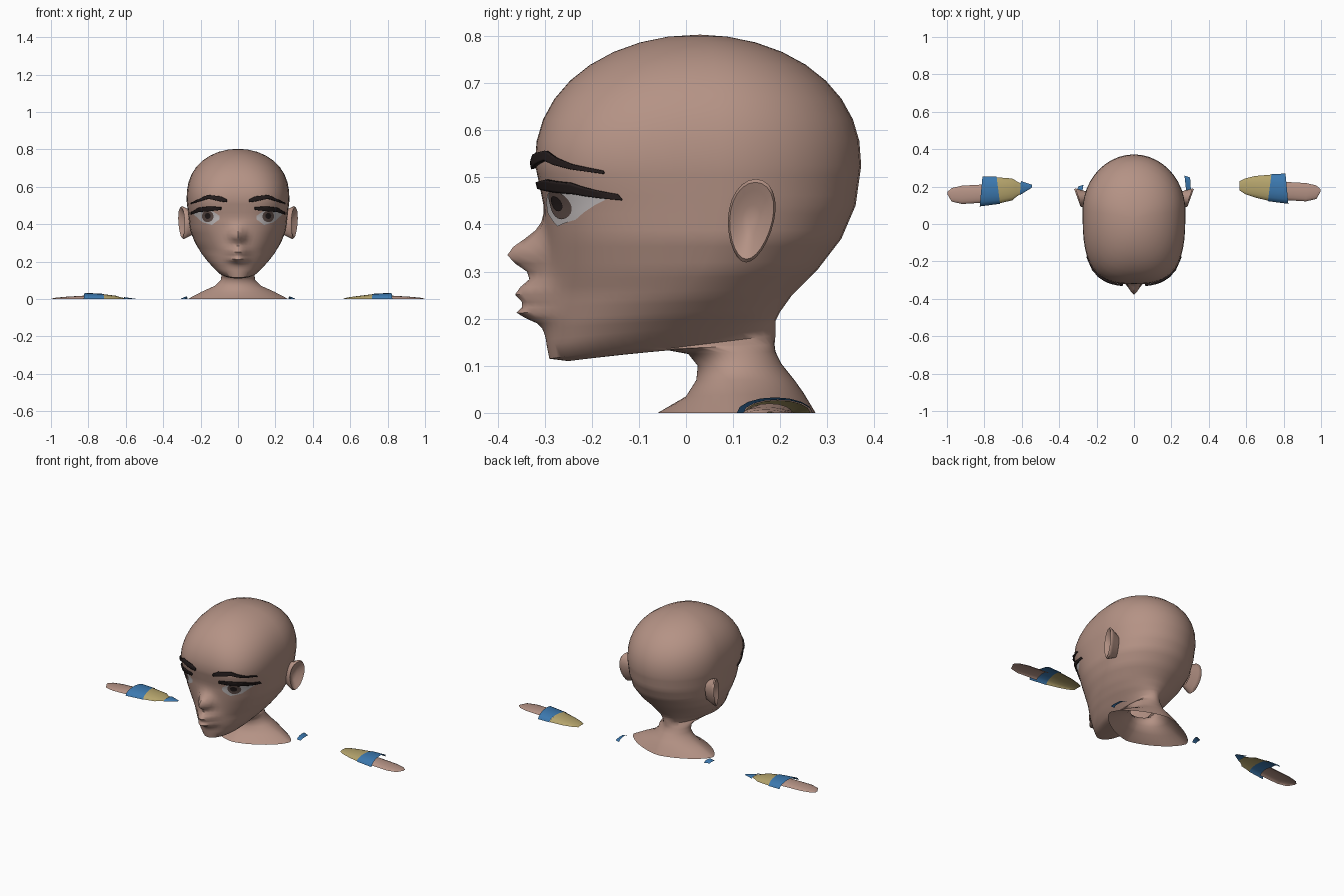
import bpy, bmesh, math
from mathutils import Vector
from mathutils.bvhtree import BVHTree

if "Cube" in bpy.data.objects:
    bpy.data.objects.remove(bpy.data.objects["Cube"])


def material(name, rgb):
    m = bpy.data.materials.new(name)
    m.diffuse_color = (*rgb, 1)
    m.use_nodes = True
    m.node_tree.nodes["Principled BSDF"].inputs["Base Color"].default_value = m.diffuse_color
    return m


SKIN = material("skin", (0.46, 0.29, 0.235))
WHITE = material("eye_white", (0.58, 0.54, 0.54))
IRIS = material("iris", (0.12, 0.08, 0.07))
DARK = material("dark_hair", (0.018, 0.012, 0.012))
BLUE = material("blue_cloth", (0.045, 0.19, 0.43))
YELLOW = material("yellow_cloth", (0.46, 0.37, 0.15))


def make(name, rows, mat, closed=False, cap=None, solid=0):
    """Skin a list of point rows; closed joins each row end to end, cap fans row 0 to a point."""
    bm = bmesh.new()
    grid = [[bm.verts.new(p) for p in r] for r in rows]
    n = len(rows[0])
    for a, b in zip(grid, grid[1:]):
        for i in range(n if closed else n - 1):
            j = (i + 1) % n
            bm.faces.new((a[i], b[i], b[j], a[j]))
    if cap:
        tip = bm.verts.new(cap)
        for i in range(n):
            bm.faces.new((tip, grid[0][i], grid[0][(i + 1) % n]))
    bmesh.ops.recalc_face_normals(bm, faces=bm.faces)
    me = bpy.data.meshes.new(name)
    bm.to_mesh(me)
    bm.free()
    me.materials.append(mat)
    ob = bpy.data.objects.new(name, me)
    bpy.context.collection.objects.link(ob)
    bpy.ops.object.select_all(action='DESELECT')
    ob.select_set(True)
    bpy.context.view_layer.objects.active = ob
    bpy.ops.object.shade_smooth_by_angle(angle=math.radians(55))
    if solid:
        s = ob.modifiers.new("thickness", 'SOLIDIFY')
        s.thickness = solid
        s.offset = 0
    return ob


def blend(keys, steps):
    """Insert evenly spaced stations between key tuples."""
    out = [keys[0]]
    for a, b in zip(keys, keys[1:]):
        out += [[p + (q - p) * k / steps for p, q in zip(a, b)] for k in range(1, steps + 1)]
    return out


# Key rings: front y, front z, back y, back z, widest y, half width
FACE = [(-.321, .53, .372, .525, .07, .275), (-.302, .44, .36, .44, .07, .265),
        (-.298, .37, .33, .37, .06, .257), (-.296, .30, .28, .305, .03, .231),
        (-.296, .235, .225, .25, -.02, .195), (-.296, .19, .2, .215, -.06, .163),
        (-.295, .145, .19, .195, -.08, .13)]
NECK = [(-.29, .115, .19, .178, -.08, .102), (-.25, .11, .19, .165, -.05, .085),
        (-.05, .135, .188, .145, .07, .085), (.005, .125, .19, .13, .1, .088),
        (.025, .10, .202, .105, .11, .092), (.022, .07, .23, .07, .12, .125),
        (0, .035, .25, .042, .12, .195), (-.06, 0, .275, 0, .12, .268)]
# Nose, muzzle and lips: height, depth, reach up, reach down, half width
BUMPS = [(.335, .08, .045, .033, .036), (.245, .053, .05, .05, .055),
         (.258, .02, .012, .012, .05), (.21, .03, .012, .014, .045)]
HALF = 26


def ring(fy, fz, by, bz, cy, hw):
    if fz > .53:
        power = 2 + 4 * (.803 - fz)
    elif fz < .1:
        power = 1.5 + 5 * fz
    else:
        power = min(3, max(2, 2 + (fz - .25) * 4.2))
    half = []
    for i in range(HALF + 1):
        t = math.pi * (i / HALF) ** 1.25
        c, s = math.cos(t), max(math.sin(t), 0)
        e = 2 / (power if c > 0 else min(power, 2))
        x = hw * s ** e if 0 < i < HALF else 0
        y = cy - (cy - fy) * c ** e if c > 0 else cy + (by - cy) * (-c) ** e
        z = fz + (bz - fz) * (y - fy) / (by - fy)
        if c > 0 and fz > .12 and fy < -.2:
            for h, d, up, down, w in BUMPS:
                reach = up if fz > h else down
                y -= d * math.exp(-((fz - h) / reach) ** 2 - (x / w) ** 2)
        half.append((x, y, z))
    return half + [(-x, y, z) for x, y, z in half[-2:0:-1]]


# Head: domed cranium by rule, then face and neck rings
cranium = []
for k in range(1, 9):
    u = math.cos(math.pi / 2 * k / 9)
    r = (1 - u ** 2.15) ** .5
    z = .53 + .273 * u
    cranium.append((.025 - .346 * r, z, .025 + .347 * r, z, .035 + .035 * r,
                    .275 * (1 - u ** 2.45) ** .5))
rings = cranium + blend(FACE, 4) + NECK
head = make("head", [ring(*r) for r in rings], SKIN, closed=True, cap=(0, .03, .803))
tree = BVHTree.FromPolygons([v.co for v in head.data.vertices],
                            [p.vertices for p in head.data.polygons])


def on_face(x, z, lift):
    hit = tree.ray_cast(Vector((x, -1, z)), Vector((0, 1, 0)))[0]
    return hit + Vector((0, -lift, 0)) if hit else Vector((x, -.15, z))


def band(name, pts, mat, lift, side, solid=0):
    """Strip laid over the face, pts = (x, low z, high z)."""
    rows = [[on_face(side * x, lo + (hi - lo) * j / 5, lift) for j in range(6)]
            for x, lo, hi in blend(pts, 3)]
    make(name, rows, mat, solid=solid)


def disc(name, x, z, radius, mat, lift):
    rows = [[on_face(x + radius * r * math.cos(a * math.pi / 10),
                     z + radius * r * math.sin(a * math.pi / 10), lift) for a in range(20)]
            for r in (.5, 1)]
    make(name, rows, mat, closed=True, cap=on_face(x, z, lift))


for side, tag in ((1, "left"), (-1, "right")):
    # Eyes, lashes and brows
    band(tag + "_eye", [(.10, .425, .445), (.14, .396, .472), (.19, .41, .476),
                        (.24, .455, .465)], WHITE, .003, side)
    disc(tag + "_iris", side * .162, .442, .031, IRIS, .006)
    disc(tag + "_pupil", side * .162, .444, .016, DARK, .009)
    band(tag + "_lash", [(.09, .477, .490), (.15, .471, .495), (.21, .465, .488),
                         (.25, .452, .464)], DARK, .008, side, .008)
    band(tag + "_brow", [(.06, .518, .532), (.09, .522, .548), (.16, .536, .556),
                         (.25, .508, .514)], DARK, .007, side, .01)

    # Ears: rim and hollow built from nested ovals
    ear = []
    for scale, out in ((.4, -.018), (.75, -.004), (.95, .004), (1.03, -.004),
                       (.95, -.018), (.7, -.06)):
        row = []
        for k in range(24):
            a = 2 * math.pi * k / 24
            v = math.sin(a)
            y = .138 + scale * (.056 * math.cos(a) * (.85 + .15 * v) + .01 * v)
            row.append((side * (.277 + out + .04 * (y - .08) / .11), y, .408 + .086 * scale * v))
        ear.append(row)
    make(tag + "_ear", ear, SKIN, closed=True, cap=(side * .272, .135, .405))


def shell(name, side, stations, mat):
    """Open half tube, stations = (low-edge x, low y, high-edge x, high y, height)."""
    shift = .014 if side > 0 else 0
    rows = []
    for xl, yl, xh, yh, h in stations:
        row = []
        for k in range(9):
            a = math.pi * k / 8
            u = (1 - math.cos(a)) / 2
            row.append((side * (xl + (xh - xl) * u), yl + (yh - yl) * u + shift, h * math.sin(a)))
        rows.append(row)
    make(name, rows, mat)


# Upper surfaces of the arms (hand, sleeve band, sleeve) and strap ends
for side, tag, end in ((1, "left", .565), (-1, "right", .60)):
    shell(tag + "_hand", side, [(.997, .158, .997, .172, .002), (.975, .12, .975, .192, .007),
                                (.92, .107, .92, .205, .012), (.79, .115, .79, .212, .02)], SKIN)
    shell(tag + "_sleeve_band", side, [(.825, .094, .81, .255, .033),
                                       (.716, .108, .735, .254, .028)], BLUE)
    shell(tag + "_sleeve", side, [(.72, .11, .735, .25, .027), (.65, .127, .65, .243, .017),
                                  (end + .03, .145, end + .03, .23, .01),
                                  (end, .165, end, .215, .003)], YELLOW)
    wide = .245 if side > 0 else .21
    shell(tag + "_strap", side, [(.305, .155, .30, wide - .01, .004),
                                 (.28, .155, .27, wide, .014)], BLUE)
shell("right_cuff", -1, [(.61, .155, .605, .23, .01), (.545, .195, .545, .21, .001)], BLUE)
